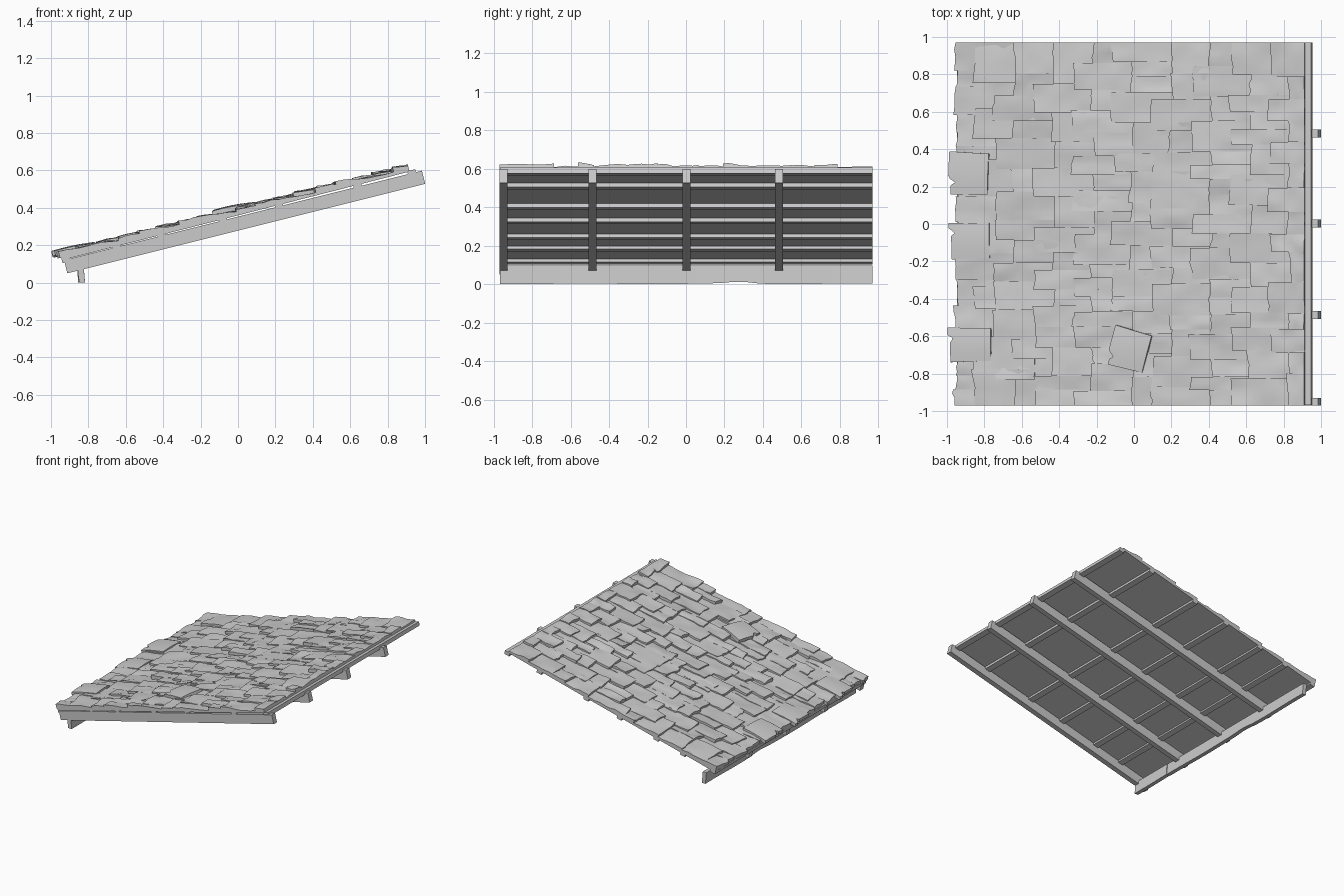
import bpy, bmesh, math, random
from mathutils import Matrix, Vector, noise

if "Cube" in bpy.data.objects:
    bpy.data.objects.remove(bpy.data.objects["Cube"])

random.seed(7)
# Roof frame: u runs up the slope, v is world y, w is the roof normal
SLOPE = math.atan(0.25)
ROOF = Matrix.Translation((0, 0, 0.3525)) @ Matrix.Rotation(-SLOPE, 4, 'Y')
C = math.cos(SLOPE)


def finish(name, bm, matrix=ROOF):
    bmesh.ops.recalc_face_normals(bm, faces=bm.faces)
    bm.transform(matrix)
    me = bpy.data.meshes.new(name)
    bm.to_mesh(me)
    bm.free()
    ob = bpy.data.objects.new(name, me)
    bpy.context.collection.objects.link(ob)
    bpy.ops.object.select_all(action='DESELECT')
    ob.select_set(True)
    bpy.context.view_layer.objects.active = ob
    bpy.ops.object.shade_smooth_by_angle(angle=math.radians(35))
    return ob


def patch(bm, n, m, top, bottom):
    """Closed slab: two n x m sheets given by functions of (s, t), joined by a skirt."""
    sheets = [[[bm.verts.new(f(i / n, j / m)) for j in range(m + 1)]
               for i in range(n + 1)] for f in (top, bottom)]
    for g in sheets:
        for i in range(n):
            for j in range(m):
                bm.faces.new((g[i][j], g[i + 1][j], g[i + 1][j + 1], g[i][j + 1]))
    rim = ([(i, 0) for i in range(n)] + [(n, j) for j in range(m)] +
           [(i, m) for i in range(n, 0, -1)] + [(0, j) for j in range(m, 0, -1)])
    a, b = sheets
    for (i, j), (k, l) in zip(rim, rim[1:] + rim[:1]):
        bm.faces.new((a[i][j], a[k][l], b[k][l], b[i][j]))


def slab(name, u0, u1, v0, v1, w0, w1, rise=0):
    bm = bmesh.new()
    patch(bm, 1, 1,
          lambda s, t: (u0 + (u1 - u0) * s, v0 + (v1 - v0) * t, w1 + rise * s),
          lambda s, t: (u0 + (u1 - u0) * s, v0 + (v1 - v0) * t, w0 + rise * s))
    return finish(name, bm)


def shingle(bm, u0, u1, v0, v1):
    """Wedge-shaped shingle, thick at its low end, with a lumpy face."""
    lift, tilt = random.uniform(0.044, 0.053), random.uniform(-0.009, 0.009)
    skew, seed = random.uniform(-0.016, 0.016), random.uniform(0, 50)
    fall = (u1 - u0) / 0.35 * 0.027

    def at(s, t):
        ragged = (1 - s) * (skew * (t - 0.5) + 0.012 * noise.noise(Vector((seed, t * 4, 0))))
        return u0 + ragged + (u1 - u0) * s, v0 + (v1 - v0) * t

    def top(s, t):
        u, v = at(s, t)
        bump = 0.011 * noise.noise(Vector((u * 14, v * 14, seed)))
        return u, v, max(0.024, lift - fall * s + tilt * (t - 0.5) + bump)

    def bottom(s, t):
        u, v = at(s, t)
        return u, v, 0.017
    patch(bm, 8, 4, top, bottom)


# Rafters under the roof
for k, y in enumerate((-0.95, -0.487, 0.003, 0.483)):
    slab(f"rafter_{k + 1}", -0.959, 1.0135, y - 0.021, y + 0.021, -0.073, 0)

# Cross battens let into the rafters
for k, x in enumerate((-0.92, -0.65, -0.41, -0.08, 0.22, 0.64, 0.93)):
    slab(f"batten_{k + 1}", x / C - 0.022, x / C + 0.022, -0.968, 0.97, -0.014, 0.016)

# Thin deck that carries the shingles, lifting slightly towards the top
slab("roof_deck", -0.97, 0.945, -0.968, 0.97, 0.002, 0.018, 0.009)

# Overlapping courses of shingles
PITCH, U0, U1 = 0.2165, -0.975, 0.948
for row in range(9):
    bm = bmesh.new()
    v, stagger = -0.97, random.random() < 0.5
    while v < 0.969:
        end = v + random.uniform(0.07, 0.17)
        end = end if end < 0.89 else 0.97
        stagger = not stagger if random.random() < 0.8 else stagger
        low = U0 + row * PITCH + random.uniform(-0.008, 0.012)
        if stagger:
            low += 0.105 if row else 0.015
        shingle(bm, low, min(low + 0.35, U1), v, end)
        v = end
    finish(f"shingle_course_{row + 1}", bm)

# Short shingles doubling the eaves course
bm = bmesh.new()
v = -0.97
while v < 0.969:
    end = v + random.uniform(0.1, 0.2)
    end = end if end < 0.89 else 0.97
    if random.random() < 0.5:
        low = U0 + 0.105
        shingle(bm, low, low + 0.33, v, end)
    v = end
finish("eaves_shingles", bm)


# Larger loose slates, curved, with a chipped low edge
def loose_slate(name, x, y, length, width, turn, w_low, w_high, chip):
    bm = bmesh.new()

    def shape(s, t, drop):
        bite = 0.03 * max(0, 1 - abs(t - chip) / 0.09) + (0.014 if t < chip else 0)
        u = (s - 0.5) * length + (1 - s) ** 3 * bite
        arch = 0.005 * math.sin(math.pi * s) + 0.005 * math.sin(math.pi * t)
        return u, (t - 0.5) * width * (1 - 0.05 * s), w_low + (w_high - w_low) * s + arch - drop
    patch(bm, 6, 14, lambda s, t: shape(s, t, 0), lambda s, t: shape(s, t, 0.027))
    place = Matrix.Translation((x / C, y, 0)) @ Matrix.Rotation(math.radians(turn), 4, 'Z')
    finish(name, bm, ROOF @ place)


loose_slate("loose_slate_1", -0.873, 0.27, 0.215, 0.23, -2, 0.059, 0.050, 0.3)
loose_slate("loose_slate_2", -0.870, -0.09, 0.22, 0.195, 1, 0.053, 0.041, 0.75)
loose_slate("loose_slate_3", -0.868, -0.645, 0.235, 0.185, 1, 0.059, 0.050, 0.7)
loose_slate("loose_slate_4", -0.015, -0.67, 0.205, 0.215, -15, 0.062, 0.052, 0.25)


# Eaves board hanging below the rafters, with a worn lower edge, in two lengths
def eaves_board(name, y0, y1, shift):
    bm = bmesh.new()

    def face(x):
        def f(s, t):
            y = y0 + (y1 - y0) * t
            wear = 0.01 * math.exp(-((y - 0.28) / 0.08) ** 2)
            low = wear + 0.002 * (1 + math.sin(y * 9))
            return x + shift - 0.008 * s, y, low + (0.096 - low) * s
        return f
    patch(bm, 1, 24, face(-0.822), face(-0.854))
    finish(name, bm, Matrix())


eaves_board("eaves_board_long", -0.6, 0.97, 0)
eaves_board("eaves_board_short", -0.968, -0.602, 0.004)
